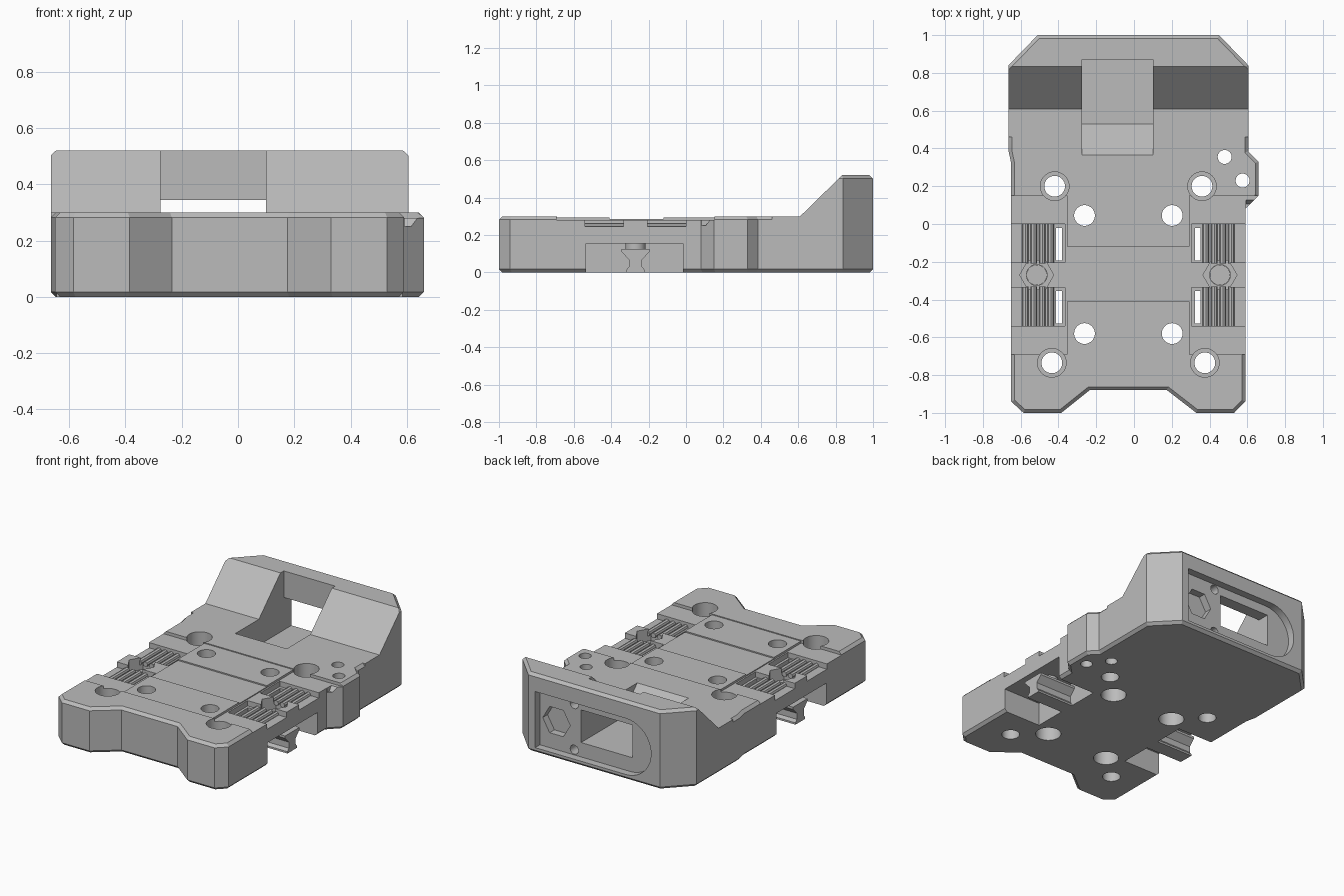
import bpy, bmesh
from math import cos, sin, pi, radians
from mathutils import Vector

if "Cube" in bpy.data.objects:
    bpy.data.objects.remove(bpy.data.objects["Cube"], do_unlink=True)

GREY = (0.5, 0.5, 0.5, 1)
grey = bpy.data.materials.new("matte_grey")
grey.use_nodes = True
grey.diffuse_color = GREY
grey.node_tree.nodes["Principled BSDF"].inputs["Base Color"].default_value = GREY
CX = -0.03  # symmetry plane of the carriage


def prism(name, pts, axis, lo, hi, rim=0):
    """Extrude a 2D outline along an axis, with optional chamfered rims."""
    place = {"X": lambda a, b, t: (t, a, b),
             "Y": lambda a, b, t: (a, t, b),
             "Z": lambda a, b, t: (a, b, t)}[axis]
    bm = bmesh.new()
    face = bm.faces.new([bm.verts.new(place(a, b, lo)) for a, b in pts])
    geom = bmesh.ops.extrude_face_region(bm, geom=[face])["geom"]
    step = Vector(place(0, 0, hi - lo))
    bmesh.ops.translate(bm, verts=[g for g in geom if isinstance(g, bmesh.types.BMVert)], vec=step)
    bmesh.ops.recalc_face_normals(bm, faces=bm.faces)
    if rim:
        k = "XYZ".index(axis)
        edges = [e for e in bm.edges if abs(e.verts[0].co[k] - e.verts[1].co[k]) < 1e-5]
        bmesh.ops.bevel(bm, geom=edges, offset=rim, segments=1, affect="EDGES", profile=0.5)
    mesh = bpy.data.meshes.new(name)
    bm.to_mesh(mesh)
    bm.free()
    mesh.materials.append(grey)
    ob = bpy.data.objects.new(name, mesh)
    bpy.context.collection.objects.link(ob)
    return ob


def box(name, x, y, z):
    x0, x1 = sorted(x)
    return prism(name, [(x0, y[0]), (x1, y[0]), (x1, y[1]), (x0, y[1])], "Z", *z)


def ring(a, b, r, n=32):
    return [(a + r * cos(2 * pi * i / n), b + r * sin(2 * pi * i / n)) for i in range(n)]


def combine(target, other, operation="DIFFERENCE"):
    mod = target.modifiers.new("combine", "BOOLEAN")
    mod.operation = operation
    mod.solver = "EXACT"
    mod.object = other
    bpy.context.view_layer.objects.active = target
    bpy.ops.object.modifier_apply(modifier=mod.name)
    bpy.data.objects.remove(other, do_unlink=True)


def drill(x, y, r, z0=-0.1, z1=0.6, n=32):
    combine(body, prism("drill", ring(x, y, r, n), "Z", z0, z1))


# Flat front deck with notched front edge and a side lug
body = prism("carriage_body", [
    (-0.65, -0.94), (-0.585, -1), (-0.385, -1), (-0.235, -0.88), (0.175, -0.88),
    (0.33, -1), (0.53, -1), (0.59, -0.94), (0.59, 0.08), (0.66, 0.15), (0.66, 0.33),
    (0.605, 0.385), (0.605, 0.52), (-0.665, 0.52), (-0.665, 0.39), (-0.65, 0.32)],
    "Z", 0, 0.3, 0.018)

# Tall rear housing with cut corners and a sloping front
rear = prism("rear_housing", [(-0.665, 0.46), (0.605, 0.46), (0.605, 0.84), (0.45, 1),
                              (-0.51, 1), (-0.665, 0.84)], "Z", 0, 0.52, 0.018)
combine(rear, prism("slope", [(0.3, 0.3), (0.61, 0.3), (0.835, 0.52), (0.94, 0.62), (0.3, 0.62)],
                    "X", -1, 1))
combine(body, rear, "UNION")

# Window through the housing, with a ramped floor
combine(body, prism("window", [(0.365, 0.3), (0.53, 0.13), (1.1, 0.13), (1.1, 0.345),
                               (0.87, 0.345), (0.87, 0.7), (0.365, 0.7)], "X", -0.275, 0.1))

# Round-ended pocket in the back, with a nut recess and screw holes
arc = [(-0.26 + 0.185 * cos(t), 0.22 + 0.185 * sin(t))
       for t in [radians(90 + 9 * i) for i in range(21)]]
combine(body, prism("back_pocket", arc + [(0.4, 0.035), (0.4, 0.405)], "Y", 0.95, 1.1))
combine(body, prism("nut_recess", ring(0.28, 0.22, 0.1, 6), "Y", 0.9, 1.1))
for z in (0.07, 0.37):
    combine(body, prism("screw_hole", ring(0.15, z, 0.03, 20), "Y", 0.87, 1.1))

# Lowered step on the lug
combine(body, prism("lug_step", [(0, 0.25), (0.105, 0.25), (0.15, 0.31), (0, 0.31)],
                    "X", 0.592, 0.7))

# Shallow levels of the centre deck
combine(body, box("deck_level", (CX - 0.33, CX + 0.33), (-0.69, 0.155), (0.294, 0.4)))
combine(body, box("deck_centre", (CX - 0.329, CX + 0.329), (-0.41, -0.12), (0.286, 0.4)))

for s in (-1, 1):
    def span(a, b):
        return CX + s * a, CX + s * b
    # Belt pads, toothed troughs and slits on each side
    combine(body, box("pad_level", span(0.325, 0.7), (-0.692, 0.152), (0.28, 0.4)))
    combine(body, box("underside_notch", span(0.345, 0.7), (-0.535, -0.015), (-0.1, 0.155)))
    for y0, y1 in ((-0.54, -0.335), (-0.205, 0)):
        combine(body, box("trough", span(0.335, 0.7), (y0, y1), (0.245, 0.4)))
        combine(body, box("slit", span(0.352, 0.382), (y0 + 0.012, y1 - 0.02), (0.1, 0.4)))
    # Nut pocket and bolt hole
    drill(CX + s * 0.485, -0.27, 0.09, 0.2, n=6)
    drill(CX + s * 0.485, -0.27, 0.055, 0.1)
    # Deck bolt holes, counterbored above or below
    for x, y in ((0.39, 0.2), (0.405, -0.735)):
        drill(CX + s * x, y, 0.055)
        drill(CX + s * x, y, 0.076, 0.2)
    for y in (0.045, -0.58):
        drill(CX + s * 0.232, y, 0.055)
        drill(CX + s * 0.232, y, 0.078, -0.1, 0.12)
    side = "right" if s < 0 else "left"
    # Belt ribs
    for i in range(4):
        for part, y0, y1 in (("front", -0.545, -0.33), ("back", -0.21, 0.005)):
            prism(f"{side}_{part}_belt_rib_{i + 1}",
                  ring(CX + s * (0.41 + 0.045 * i), 0.248, 0.017, 8), "Y", y0, y1)
    # Waisted clip hanging in the notch
    half = [(0.05, 0), (0.05, 0.012), (0.036, 0.03), (0.036, 0.07), (0.075, 0.11), (0.075, 0.125)]
    outline = [(-0.27 + y, z) for y, z in half] + [(-0.27 - y, z) for y, z in reversed(half)]
    prism(f"{side}_clip", outline, "X", *sorted(span(0.34, 0.615)))
    prism(f"{side}_clip_neck", ring(CX + s * 0.485, -0.27, 0.054), "Z", 0.12, 0.17)

# Two holes by the lug
for x, y in ((0.48, 0.355), (0.575, 0.23)):
    drill(x, y, 0.037)

# Crisp shading with smooth hole walls
for ob in bpy.data.objects:
    ob.select_set(ob.type == "MESH")
bpy.context.view_layer.objects.active = body
bpy.ops.object.shade_smooth_by_angle(angle=radians(20))
